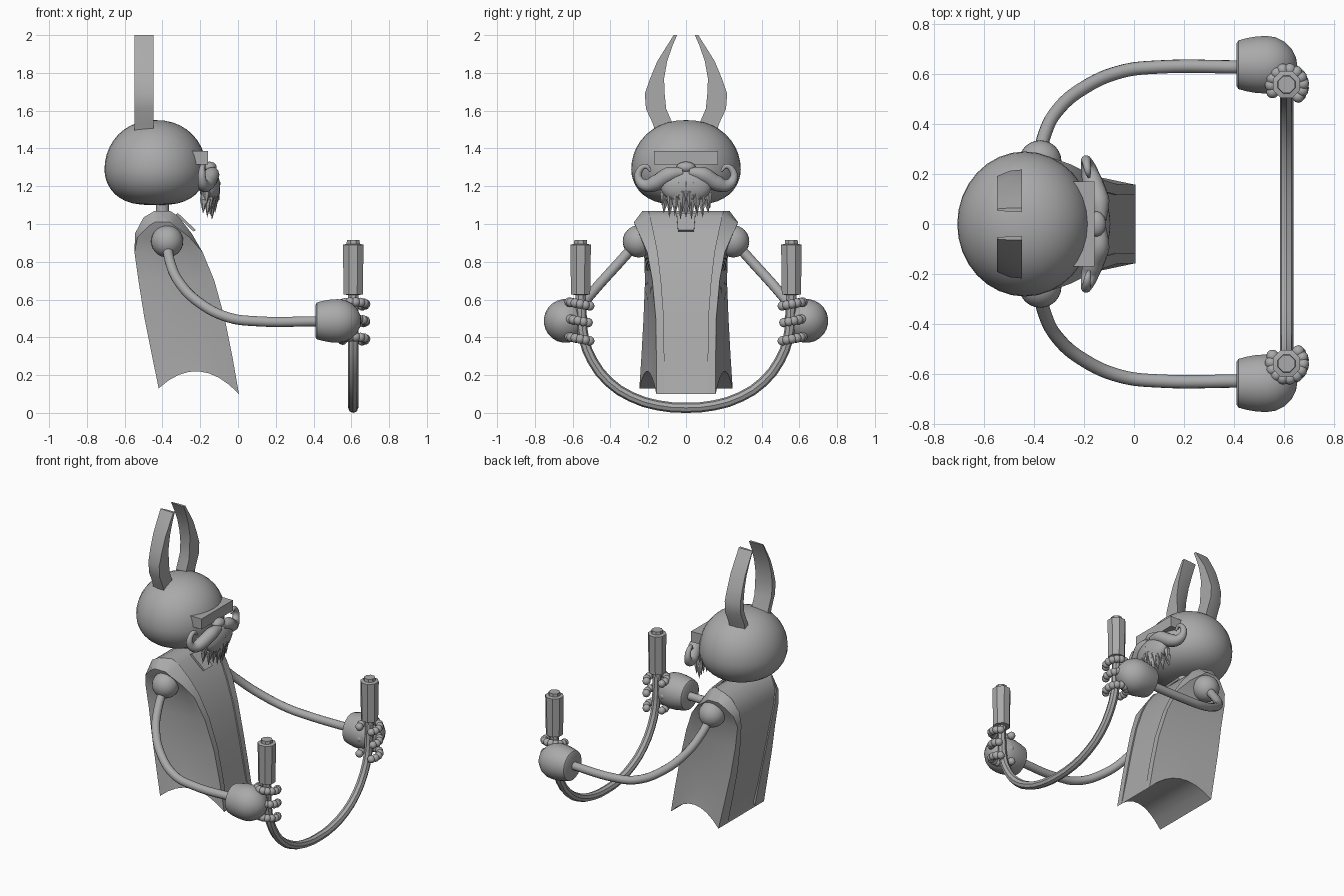
import bpy, bmesh, math
from mathutils import Vector

if "Cube" in bpy.data.objects:
    bpy.data.objects.remove(bpy.data.objects["Cube"])

grey = bpy.data.materials.new("plain_grey")
grey.diffuse_color = (0.4, 0.4, 0.4, 1)
grey.use_nodes = True
grey.node_tree.nodes["Principled BSDF"].inputs["Base Color"].default_value = grey.diffuse_color


def finish(ob, angle=35):
    ob.data.materials.clear()
    ob.data.materials.append(grey)
    bpy.ops.object.select_all(action='DESELECT')
    ob.select_set(True)
    bpy.context.view_layer.objects.active = ob
    if angle:
        bpy.ops.object.shade_smooth_by_angle(angle=math.radians(angle))
    return ob


def from_bm(name, bm, angle=35):
    bmesh.ops.recalc_face_normals(bm, faces=bm.faces)
    me = bpy.data.meshes.new(name)
    bm.to_mesh(me)
    bm.free()
    ob = bpy.data.objects.new(name, me)
    bpy.context.collection.objects.link(ob)
    return finish(ob, angle)


def loft(name, rings, angle=35):
    """Skin closed rings of equal size and cap both ends."""
    bm = bmesh.new()
    vs = [[bm.verts.new(p) for p in r] for r in rings]
    n = len(vs[0])
    for a, b in zip(vs, vs[1:]):
        for i in range(n):
            j = (i + 1) % n
            bm.faces.new((a[i], a[j], b[j], b[i]))
    bm.faces.new(vs[0])
    bm.faces.new(vs[-1])
    return from_bm(name, bm, angle)


def lathe(name, profile, centre, axis, sides, angle=35):
    """Turn (position, radius) pairs around a line along x or z."""
    rings = []
    for p, r in profile:
        ring = []
        for i in range(sides):
            a = 2 * math.pi * (i + .5) / sides
            c, s = r * math.cos(a), r * math.sin(a)
            ring.append((p, centre[1] + c, centre[2] + s) if axis == 'x'
                        else (centre[0] + c, centre[1] + s, p))
        rings.append(ring)
    return loft(name, rings, angle)


def tube(name, path, radii, res=3, steps=6, angle=35):
    """Smooth tube through a path, turned into a mesh."""
    cu = bpy.data.curves.new(name, 'CURVE')
    cu.dimensions = '3D'
    cu.bevel_depth, cu.bevel_resolution = 1, res
    cu.resolution_u, cu.use_fill_caps = steps, True
    sp = cu.splines.new('BEZIER')
    sp.bezier_points.add(len(path) - 1)
    for bp, p, r in zip(sp.bezier_points, path, radii):
        bp.co, bp.radius = p, r
        bp.handle_left_type = bp.handle_right_type = 'AUTO'
    tmp = bpy.data.objects.new(name + "_curve", cu)
    bpy.context.collection.objects.link(tmp)
    bpy.context.view_layer.update()
    me = bpy.data.meshes.new_from_object(
        tmp.evaluated_get(bpy.context.evaluated_depsgraph_get()))
    bpy.data.objects.remove(tmp)
    ob = bpy.data.objects.new(name, me)
    bpy.context.collection.objects.link(ob)
    return finish(ob, angle)


def balls(name, centres, radius, scale=(1, 1, 1), u=24, v=16):
    bm = bmesh.new()
    for c in centres:
        new = bmesh.ops.create_uvsphere(bm, u_segments=u, v_segments=v, radius=radius)['verts']
        for w in new:
            w.co = Vector([w.co[i] * scale[i] + c[i] for i in range(3)])
    return from_bm(name, bm, 60)


# head: rounded dome with a flatter, fuller underside
bm = bmesh.new()
bmesh.ops.create_uvsphere(bm, u_segments=32, v_segments=20, radius=1)
for v in bm.verts:
    x, y, z = v.co
    r = math.hypot(x, y)
    k = r ** (.7 if z < 0 else .92) / r if r > 1e-4 else 1
    v.co = (-.437 + .27 * x * k, .29 * y * k, 1.29 + z * (.26 if z > 0 else .19))
from_bm("head", bm, 60)

# neck
lathe("neck", [(.98, .035), (1.14, .035)], (-.40, 0, 0), 'z', 16)

# robe: back x, back z, front x, front z, back width, front width, panel width, edge drop
levels = [(-.44, 1.07, -.36, 1.07, .275, .275, .20, .06),
          (-.50, 1.035, -.315, 1.04, .27, .27, .19, .045),
          (-.545, .95, -.245, .95, .245, .24, .17, .02),
          (-.548, .85, -.187, .85, .222, .205, .15, 0),
          (-.527, .7, -.125, .7, .217, .178, .132, 0),
          (-.495, .5, -.07, .5, .225, .160, .117, 0),
          (-.455, .3, -.03, .3, .236, .157, .115, 0),
          (-.42, .13, .005, .1, .247, .157, .115, 0)]
bm = bmesh.new()
rings = []
for k, (xb, zb, xf, zf, wb, wf, wi, d) in enumerate(levels):
    last = k == len(levels) - 1
    lift = .035 if last else 0
    e = 0 if k == 0 else d * .6
    half = [(xf - .009, wi, zf + lift), (xf, wi, zf)]           # recessed panel, raised trim
    for i in range(9):                                           # side with arched hem
        t = i / 8
        arch = .42 * t * (1 - t) if last else 0
        half.append((xf - e + (xb - xf + 2 * e) * t, wf + (wb - wf) * t,
                     zf + (zb - zf) * t - d + arch))
    half += [(xb, wi + .03, zb), (xb + .009, wi + .03, zb + lift)]
    rings.append([[bm.verts.new((x, s * y, z)) for x, y, z in half] for s in (1, -1)])
for a, b in zip(rings, rings[1:]):
    for s in (0, 1):
        for i in range(len(a[s]) - 1):
            bm.faces.new((a[s][i], a[s][i + 1], b[s][i + 1], b[s][i]))
    for i in (0, -1):
        bm.faces.new((a[0][i], a[1][i], b[1][i], b[0][i]))
top, low = rings[0], rings[-1]
for s in (0, 1):
    bm.faces.new(top[s])
bm.faces.new((top[0][0], top[1][0], top[1][-1], top[0][-1]))
for i in range(len(low[0]) - 1):
    bm.faces.new((low[0][i], low[0][i + 1], low[1][i + 1], low[1][i]))
from_bm("robe", bm, 40)

# collar tab below the beard
tab = [[(x, y, z) for x, y, z in ((-.33, -w, 1.05), (-.33, w, 1.05),
        (-.235, w * .85, .96), (-.235, -w * .85, .96))] for w in (.05,)][0]
loft("collar_tab", [tab, [(x + .012, y, z + .008) for x, y, z in tab]], 20)

# eye band
loft("eye_band", [[(-.27, y, z) for y, z in ((-.17, 1.315), (.17, 1.315), (.17, 1.387), (-.17, 1.387))],
                  [(-.158, y, z) for y, z in ((-.17, 1.315), (.17, 1.315), (.17, 1.387), (-.17, 1.387))]], 20)

# nose
balls("nose", [(-.15, 0, 1.3)], .05, (.75, 1, .6))

# beard: soft core with rows of pointed tufts
balls("beard_core", [(-.15, 0, 1.2)], 1, (.055, .135, .09))
bm = bmesh.new()
for row, (z, n, w, x, length) in enumerate([(1.22, 7, .115, -.115, .09),
                                            (1.17, 8, .118, -.115, .1),
                                            (1.13, 9, .11, -.13, .1)]):
    for i in range(n):
        u = 2 * i / (n - 1) - 1
        y0, x0 = w * u, x - .05 * u * u
        drop = length * (1 - .25 * abs(u)) + (.015 if i % 2 else 0)
        tip = bm.verts.new((x0 - .005 + .02 * (row == 0), y0 * 1.08, z - drop))
        crown = bm.verts.new((x0 - .01, y0 * .9, z + .05))
        belt = [bm.verts.new((x0 + .022 * math.cos(a), y0 + .024 * math.sin(a), z))
                for a in [j * math.pi / 3 for j in range(6)]]
        for j in range(6):
            for end in (tip, crown):
                bm.faces.new((belt[j], belt[(j + 1) % 6], end))
from_bm("beard_tufts", bm, 30)

horn_levels = [(.06, .155, 1.46), (.07, .175, 1.53), (.105, .212, 1.61), (.113, .218, 1.69),
               (.116, .19, 1.77), (.1, .153, 1.86), (.073, .103, 1.94), (.047, .065, 2.0)]
horn_section = [(.05, 0), (.05, 1), (0, .95), (-.05, .75), (-.05, .4), (0, .1)]
curl = [(-.135, .015, 1.275, .025), (-.14, .09, 1.26, .042), (-.165, .165, 1.215, .042),
        (-.18, .215, 1.205, .033), (-.19, .25, 1.235, .023), (-.19, .245, 1.285, .017),
        (-.185, .212, 1.305, .013), (-.18, .187, 1.28, .006)]
arm_path = [(-.375, .27, .89), (-.36, .35, .80), (-.31, .45, .69), (-.2, .545, .58),
            (-.05, .61, .505), (.1, .628, .485), (.43, .628, .485)]

for side, s in (("left", 1), ("right", -1)):
    # horn
    loft(side + "_horn", [[(-.497 + x, s * (a + (b - a) * t), z) for x, t in horn_section]
                          for a, b, z in horn_levels], 50)
    # moustache half
    tube(side + "_moustache", [(x, s * y, z) for x, y, z, r in curl], [c[3] for c in curl], 4, 5, 60)
    # shoulder and arm
    balls(side + "_shoulder", [(-.375, s * .25, .908)], .085)
    tube(side + "_arm", [(x, s * y, z) for x, y, z in arm_path], [.027] * 7, 4, 6, 60)
    # hand with flat cuff
    lathe(side + "_hand", [(.41, .085), (.417, .098), (.45, .107), (.49, .114), (.53, .116), (.565, .111),
                           (.60, .094), (.63, .065), (.648, .03), (.652, .005)],
          (0, s * .637, .487), 'x', 24, 40)
    # beaded fingers curled around the grip
    beads = []
    for z, start, count in ((.575, -70, 11), (.485, -60, 10), (.39, -70, 11)):
        for i in range(count):
            a = math.radians(start + 25 + i * 25)
            beads.append((.612 + .064 * math.sin(a + math.pi / 2),
                          s * (.555 + .064 * -math.cos(a + math.pi / 2)),
                          z + .012 * math.sin(a)))
    balls(side + "_fingers", beads, .025, u=12, v=8)
    # octagonal handle with narrower cap
    lathe(side + "_handle", [(.6, .03), (.625, .03), (.626, .055), (.89, .059), (.895, .038), (.915, .036)],
          (.61, s * .558, 0), 'z', 8, 20)

# skipping rope
half = [(.558, .64), (.552, .5), (.54, .39), (.495, .275), (.41, .165), (.29, .085), (.15, .04)]
path = [(.61, y, z) for y, z in half] + [(.61, 0, .027)] + [(.61, -y, z) for y, z in half[::-1]]
tube("rope", path, [.027] * len(path), 2, 2, 20)
